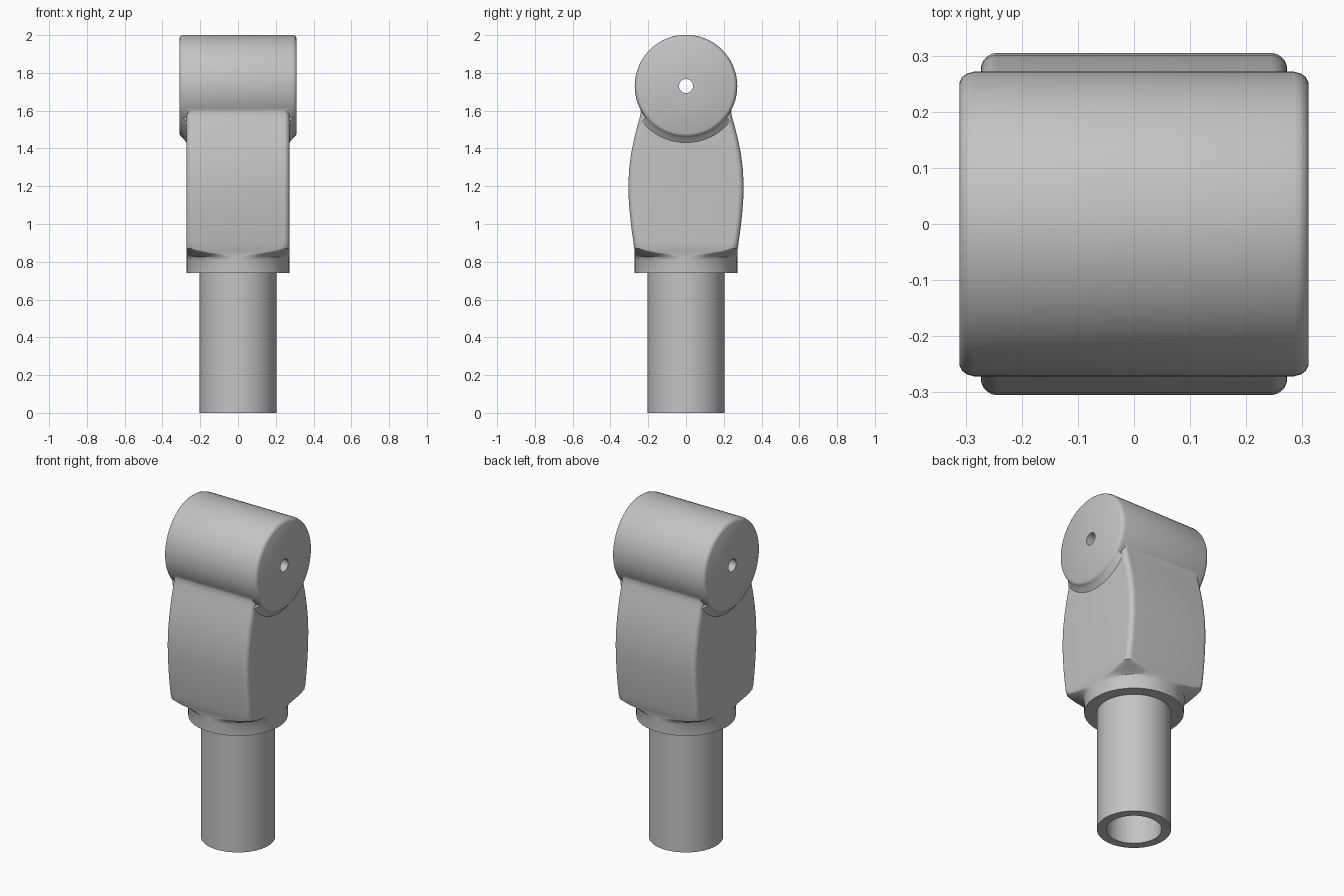
import bpy, bmesh, math
from math import sin, cos, pi, radians

cube = bpy.data.objects.get("Cube")
if cube:
    bpy.data.objects.remove(cube, do_unlink=True)

grey = bpy.data.materials.new("cast grey")
grey.use_nodes = True
grey.diffuse_color = (0.55, 0.55, 0.55, 1)
grey.node_tree.nodes["Principled BSDF"].inputs["Base Color"].default_value = (0.55, 0.55, 0.55, 1)


def loft(name, rings, cap=True, loop=False):
    """Skin closed rings of points; cap both ends, or join the last ring to the first."""
    bm = bmesh.new()
    rows = [[bm.verts.new(p) for p in ring] for ring in rings]
    pairs = list(zip(rows, rows[1:])) + ([(rows[-1], rows[0])] if loop else [])
    for a, b in pairs:
        for i in range(len(a)):
            j = (i + 1) % len(a)
            bm.faces.new((a[i], a[j], b[j], b[i]))
    if cap:
        bm.faces.new(rows[0])
        bm.faces.new(rows[-1])
    bmesh.ops.recalc_face_normals(bm, faces=bm.faces)
    mesh = bpy.data.meshes.new(name)
    bm.to_mesh(mesh)
    bm.free()
    mesh.materials.append(grey)
    ob = bpy.data.objects.new(name, mesh)
    bpy.context.collection.objects.link(ob)
    return ob


def activate(ob):
    bpy.ops.object.select_all(action='DESELECT')
    ob.select_set(True)
    bpy.context.view_layer.objects.active = ob


def combine(ob, other, operation):
    activate(ob)
    mod = ob.modifiers.new(operation, 'BOOLEAN')
    mod.operation, mod.object, mod.solver = operation, other, 'EXACT'
    bpy.ops.object.modifier_apply(modifier=mod.name)
    bpy.data.objects.remove(other, do_unlink=True)


def circle_z(r, z, n=64):
    return [(r * cos(2 * pi * i / n), r * sin(2 * pi * i / n), z) for i in range(n)]


HUB_Z = 1.73


def circle_x(r, x, n=72):
    return [(x, r * cos(2 * pi * i / n), HUB_Z + r * sin(2 * pi * i / n)) for i in range(n)]


def rounded_rect(z, hx, hy, r, n=12):
    """Rectangle section with rounded corners; a full radius makes a circle."""
    pts = []
    for q, (sx, sy) in enumerate(((1, 1), (-1, 1), (-1, -1), (1, -1))):
        for i in range(n):
            a = (q + i / (n - 1)) * pi / 2
            pts.append((sx * (hx - r) + r * cos(a), sy * (hy - r) + r * sin(a), z))
    return pts


# Body: round collar blending into a bulging block
W = 0.273
sections = [(0.74, 0.273, 0.27), (0.81, 0.273, 0.27), (0.825, 0.273, 0.255),
            (0.84, 0.273, 0.20), (0.855, 0.273, 0.10), (0.87, 0.274, 0.04),
            (0.90, 0.278, 0.03), (0.97, 0.288, 0.03), (1.05, 0.297, 0.03),
            (1.13, 0.303, 0.03), (1.21, 0.305, 0.03), (1.29, 0.301, 0.03),
            (1.37, 0.291, 0.03), (1.45, 0.275, 0.03), (1.52, 0.257, 0.03),
            (1.57, 0.243, 0.03), (1.595, 0.239, 0.03), (1.62, 0.244, 0.03),
            (1.66, 0.248, 0.03)]
body = loft("swivel_body", [rounded_rect(z, W, hy, r) for z, hy, r in sections])

# Cross barrel with softened rims
rim = [(0.311, 0.252), (0.306, 0.262), (0.298, 0.268), (0.285, 0.2715)]
profile = [(-x, r) for x, r in rim] + [(x, r) for x, r in reversed(rim)]
barrel = loft("cross_barrel", [circle_x(r, x) for x, r in profile])
combine(body, barrel, 'UNION')

# Fillets where the barrel ends run down into the body sides
for side in (1, -1):
    rings = []
    for i in range(25):
        a = radians(-52 + 104 * i / 24)
        rings.append([(side * x, r * sin(a), HUB_Z - r * cos(a)) for x, r in
                      ((0.302, 0.25), (0.301, 0.265), (0.290, 0.276),
                       (0.281, 0.288), (0.271, 0.302), (0.262, 0.25))])
    combine(body, loft("side_fillet", rings), 'UNION')

# Pin hole through the barrel
combine(body, loft("pin_hole_cutter", [circle_x(0.037, x, 32) for x in (-0.5, 0.5)]), 'DIFFERENCE')

# Hollow stem
stem = loft("hollow_stem", [circle_z(r, z) for r, z in
                            ((0.204, 0.742), (0.204, 0), (0.152, 0), (0.152, 0.742))],
            cap=False, loop=True)

for ob in (body, stem):
    activate(ob)
    bpy.ops.object.shade_smooth_by_angle(angle=radians(32))
